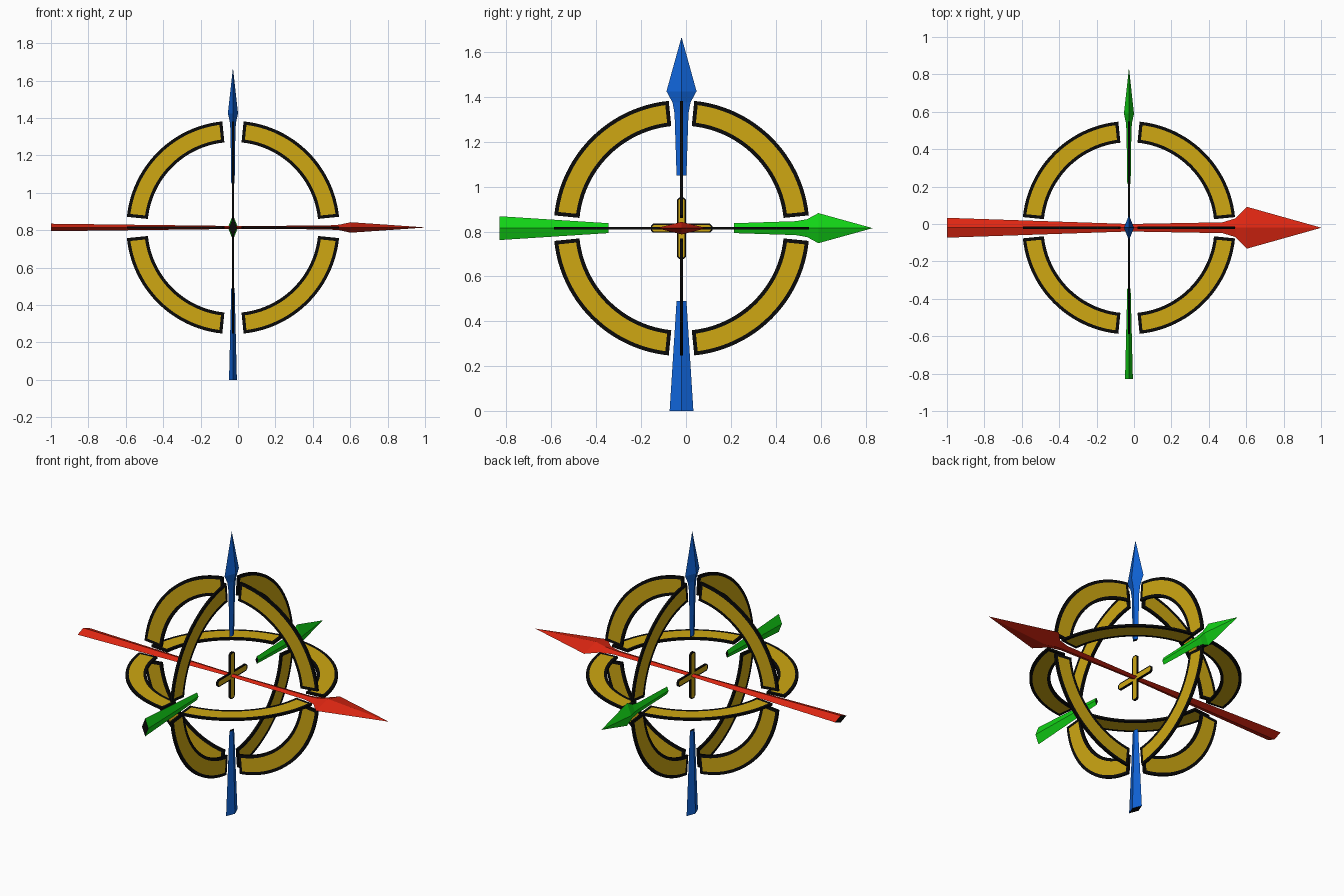
import bpy, bmesh, math
from mathutils import Vector

if "Cube" in bpy.data.objects:
    bpy.data.objects.remove(bpy.data.objects["Cube"])

C = Vector((-0.027, -0.02, 0.815))      # shared centre of rings and arrows
X, Y, Z = Vector((1, 0, 0)), Vector((0, 1, 0)), Vector((0, 0, 1))


def material(name, col):
    m = bpy.data.materials.new(name)
    m.diffuse_color = (*col, 1)
    m.use_nodes = True
    m.node_tree.nodes["Principled BSDF"].inputs["Base Color"].default_value = m.diffuse_color
    return m


GOLD = material("gold", (0.62, 0.39, 0.006))
BLACK = material("black", (0.003, 0.003, 0.003))
RED = material("red", (0.75, 0.02, 0.006))
GREEN = material("green", (0.006, 0.66, 0.008))
BLUE = material("blue", (0.005, 0.125, 0.68))


def finish(bm, name, mats):
    me = bpy.data.meshes.new(name)
    bm.to_mesh(me)
    bm.free()
    for m in mats:
        me.materials.append(m)
    ob = bpy.data.objects.new(name, me)
    bpy.context.collection.objects.link(ob)
    return ob


def plate(name, outlines, u, v, border, thick):
    """Thin gold plates in the u-v plane with a black border and rim."""
    bm = bmesh.new()
    for pts in outlines:
        f = bm.faces.new([bm.verts.new(C + u * a + v * b) for a, b in pts])
        f.normal_update()
        rim = bmesh.ops.inset_region(bm, faces=[f], thickness=border,
                                     use_boundary=True, use_even_offset=True)["faces"]
        for r in rim:
            r.material_index = 1
    ob = finish(bm, name, [GOLD, BLACK])
    s = ob.modifiers.new("thickness", "SOLIDIFY")
    s.thickness = thick
    s.offset = 0


def arrow(name, mat, axis, wide, thin, runs):
    """Diamond-section blade; each run is a list of (along, half width, half depth)."""
    bm = bmesh.new()
    for run in runs:
        rings = []
        for t, w, d in run:
            o = C + axis * t
            rings.append([bm.verts.new(o + p) for p in
                          (wide * w, thin * d, -wide * w, -thin * d)])
        for a, b in zip(rings, rings[1:]):
            for i in range(4):
                j = (i + 1) % 4
                bm.faces.new((a[i], a[j], b[j], b[i]))
        for cap in (rings[0], rings[-1]):
            bm.faces.new(cap).material_index = 1
    bmesh.ops.recalc_face_normals(bm, faces=bm.faces)
    finish(bm, name, [mat, BLACK])


# Three rings, each of four arcs with gaps at the axes
def arc(quarter, ri=0.457, ro=0.57, gap=0.1, n=24):
    a0 = quarter * math.pi / 2 + gap
    step = (math.pi / 2 - 2 * gap) / n
    angs = [a0 + step * i for i in range(n + 1)]
    return ([(ro * math.cos(a), ro * math.sin(a)) for a in angs] +
            [(ri * math.cos(a), ri * math.sin(a)) for a in reversed(angs)])


arcs = [arc(q) for q in range(4)]
for name, u, v in (("front_ring", X, Z), ("side_ring", Y, Z), ("level_ring", X, Y)):
    plate(name, arcs, u, v, 0.017, 0.012)

# Small centre cross with chamfered arm ends
L, W, K = 0.137, 0.02, 0.01
arm = [(W, W), (W, L - K), (W - K, L), (K - W, L), (-W, L - K)]
cross = []
for q in range(4):
    c, s = round(math.cos(q * math.pi / 2)), round(math.sin(q * math.pi / 2))
    cross += [(c * a - s * b, s * a + c * b) for a, b in arm]
plate("centre_cross", [cross], Y, Z, 0.006, 0.012)

# Arrows: the red one is continuous, the others are broken in the middle
TIP = 0.0005
arrow("red_arrow", RED, X, Y, Z, [[
    (-0.973, 0.053, 0.02), (0, 0.02, 0.008), (0.5, 0.029, 0.01), (0.57, 0.05, 0.015),
    (0.63, 0.112, 0.028), (1.027, TIP, TIP)]])


def broken(tail, tip):
    return [[(tail, 0.053, 0.021), (-0.325, 0.022, 0.009)],
            [(0.235, 0.022, 0.009), (0.51, 0.031, 0.013), (0.56, 0.04, 0.016),
             (0.61, 0.067, 0.027), (tip, TIP, TIP)]]


arrow("green_arrow", GREEN, Y, Z, X, broken(-0.81, 0.85))
arrow("blue_arrow", BLUE, Z, Y, X, broken(-0.815, 0.85))
